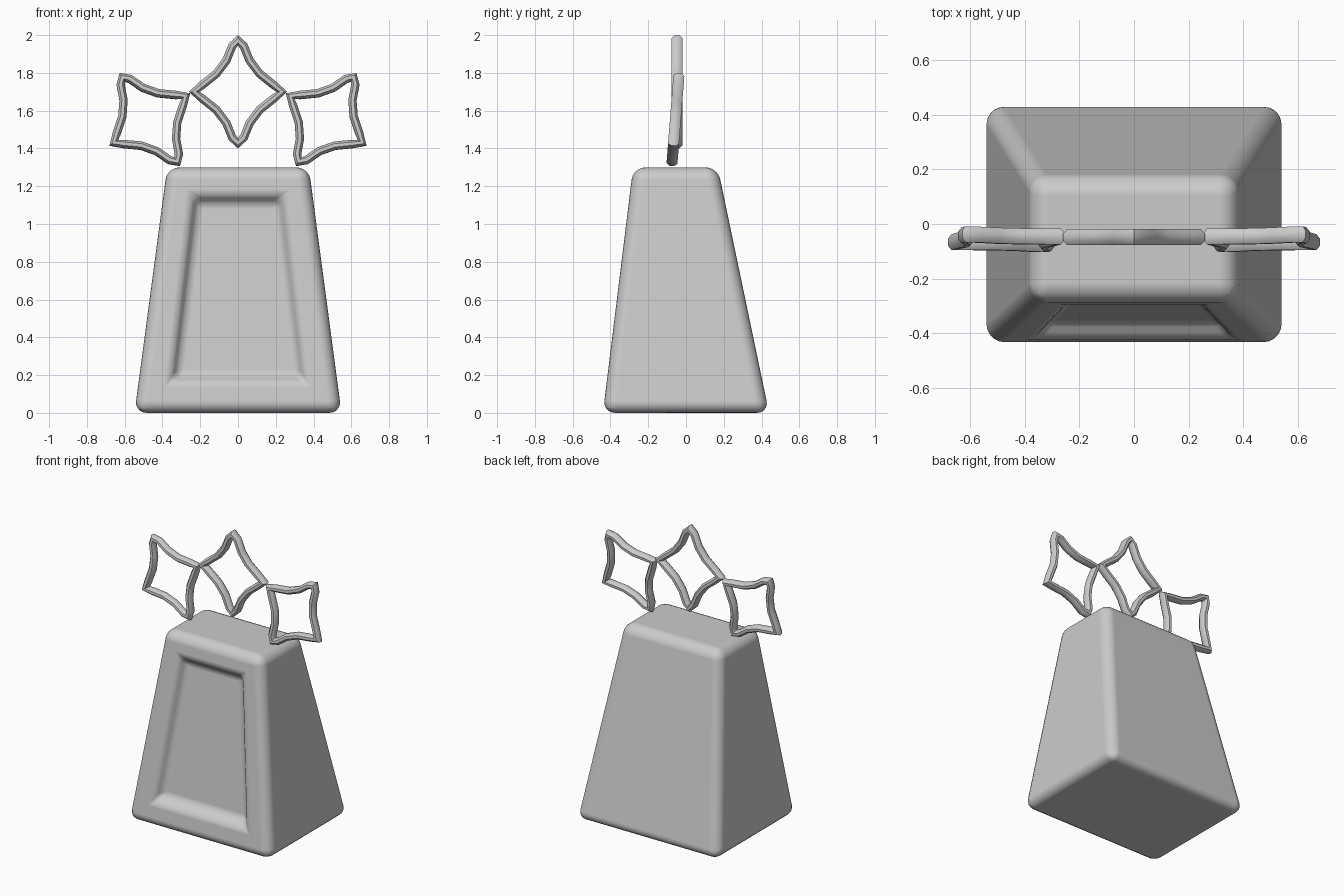
import bpy, bmesh, math
from mathutils import Matrix, Vector

if "Cube" in bpy.data.objects:
    bpy.data.objects.remove(bpy.data.objects["Cube"])


def add_object(name, bm):
    bmesh.ops.recalc_face_normals(bm, faces=bm.faces)
    mesh = bpy.data.meshes.new(name)
    bm.to_mesh(mesh)
    bm.free()
    obj = bpy.data.objects.new(name, mesh)
    bpy.context.collection.objects.link(obj)
    return obj


# Tapered body with a recessed front panel
def front_y(z):
    return -0.44 + 0.16 * z / 1.3


def trapezoid(bm, x0, z0, x1, z1, depth):
    pts = [(-x0, z0), (x0, z0), (x1, z1), (-x1, z1)]
    return [bm.verts.new((x, front_y(z) + depth, z)) for x, z in pts]


bm = bmesh.new()
front = trapezoid(bm, 0.548, 0, 0.375, 1.3, 0)
rim = trapezoid(bm, 0.362, 0.16, 0.248, 1.158, 0)
panel = trapezoid(bm, 0.315, 0.205, 0.205, 1.105, 0.06)
back = [bm.verts.new(p) for p in
        [(-0.548, 0.44, 0), (0.548, 0.44, 0), (0.375, 0.168, 1.3), (-0.375, 0.168, 1.3)]]
for a, b in [(back, front), (front, rim), (rim, panel)]:
    for i in range(4):
        j = (i + 1) % 4
        bm.faces.new((a[i], a[j], b[j], b[i]))
bm.faces.new(panel)
bm.faces.new(back[::-1])
weight = bm.edges.layers.float.new("bevel_weight_edge")
recess = set(rim + panel)
for e in bm.edges:
    inside = sum(v in recess for v in e.verts)
    e[weight] = {0: 1.0, 1: 0.0, 2: 0.4}[inside]
body = add_object("body", bm)
for p in body.data.polygons:
    p.use_smooth = True
bev = body.modifiers.new("rounding", 'BEVEL')
bev.limit_method = 'WEIGHT'
bev.width = 0.065
bev.segments = 5
bev.harden_normals = True


# Four-pointed star outlines made from a bent tube
def star(name, matrix, sides=8, r=0.024, ry=0.032):
    quarter = [(0, .272), (.03, .243), (.062, .165), (.115, .095), (.19, .035), (.232, 0)]
    pts = quarter[:-1]
    pts += [(x, -z) for x, z in quarter[:0:-1]]
    pts += [(-x, -z) for x, z in quarter[:-1]]
    pts += [(-x, z) for x, z in quarter[:0:-1]]
    pts = [Vector(p) for p in pts]
    n = len(pts)
    bm = bmesh.new()
    rings = []
    for i, p in enumerate(pts):
        d0 = (p - pts[i - 1]).normalized()
        d1 = (pts[(i + 1) % n] - p).normalized()
        t = (d0 + d1).normalized()
        normal = Vector((-t.y, t.x))
        k = r / max(0.8, t.dot(d1))
        ring = []
        for s in range(sides):
            a = 2 * math.pi * (s + 0.5) / sides
            q = p + normal * (k * math.cos(a))
            ring.append(bm.verts.new((q.x, ry * math.sin(a), q.y)))
        rings.append(ring)
    for i in range(n):
        a, b = rings[i], rings[(i + 1) % n]
        for s in range(sides):
            u = (s + 1) % sides
            bm.faces.new((a[s], a[u], b[u], b[s]))
    obj = add_object(name, bm)
    obj.matrix_world = matrix
    bpy.ops.object.select_all(action='DESELECT')
    obj.select_set(True)
    bpy.context.view_layer.objects.active = obj
    bpy.ops.object.shade_smooth_by_angle(angle=math.radians(40))


star("center_star", Matrix.Translation((0, -0.048, 1.7)))
# Side stars, turned outward and leaning slightly back
for side, name in [(1, "right_star"), (-1, "left_star")]:
    star(name, Matrix.Translation((side * 0.467, -0.056, 1.553))
         @ Matrix.Rotation(math.radians(-4.5), 4, 'X')
         @ Matrix.Rotation(math.radians(side * 33), 4, 'Y')
         @ Matrix.Scale(0.98, 4))
